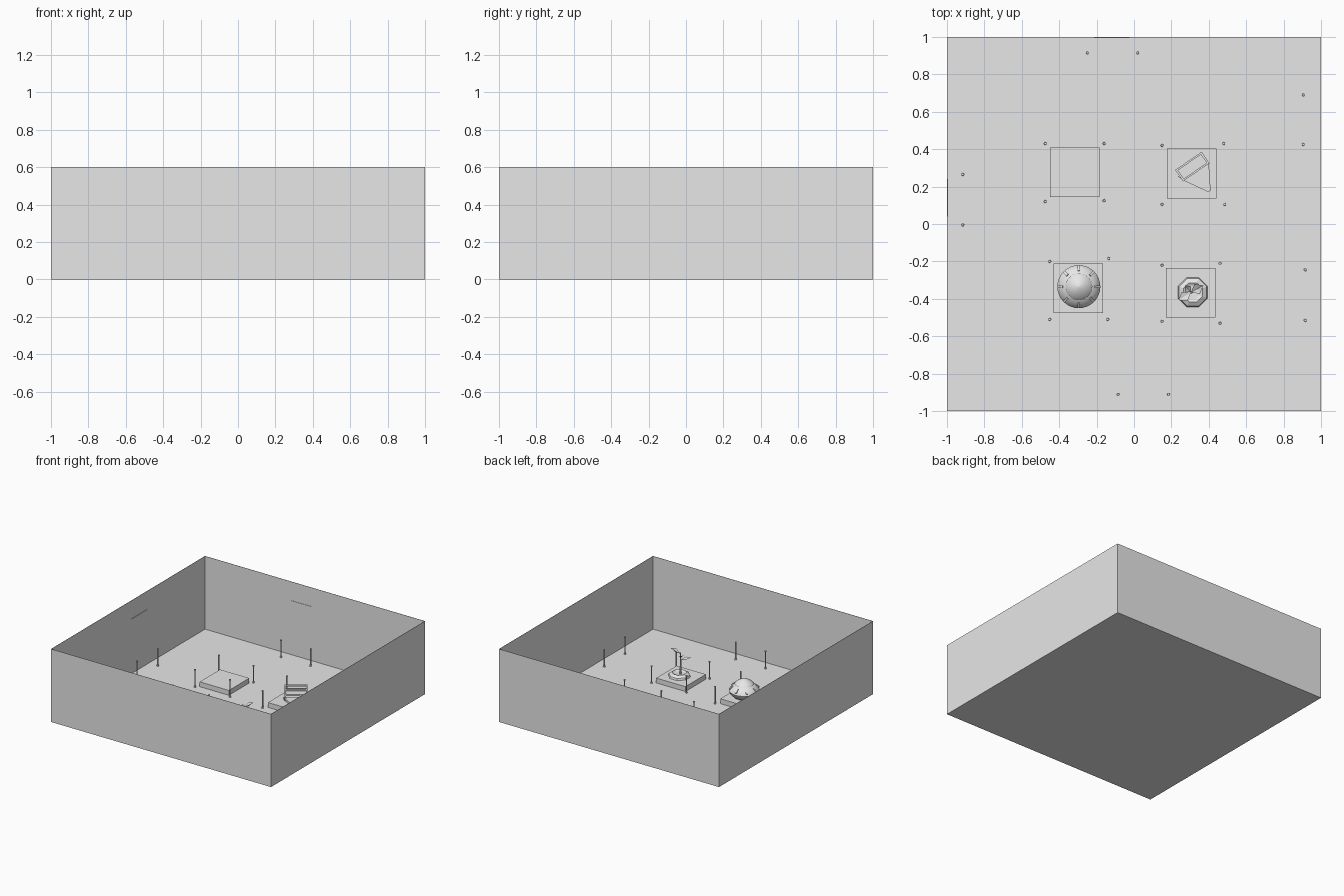
import bpy, bmesh, math
from mathutils import Vector, Matrix

if "Cube" in bpy.data.objects:
    bpy.data.objects.remove(bpy.data.objects["Cube"])

grey = bpy.data.materials.new("plain_grey")
grey.diffuse_color = (0.8, 0.8, 0.8, 1)
grey.use_nodes = True
grey.node_tree.nodes["Principled BSDF"].inputs["Base Color"].default_value = grey.diffuse_color


def mesh_object(name, verts, faces):
    me = bpy.data.meshes.new(name)
    me.from_pydata(verts, [], faces)
    bm = bmesh.new()
    bm.from_mesh(me)
    bmesh.ops.recalc_face_normals(bm, faces=bm.faces[:])
    bm.to_mesh(me)
    bm.free()
    me.materials.append(grey)
    ob = bpy.data.objects.new(name, me)
    bpy.context.collection.objects.link(ob)
    return ob


def box(name, center, size, rot=None):
    c = Vector(center)
    m = rot or Matrix.Identity(3)
    v = [c + m @ Vector((x * size[0] / 2, y * size[1] / 2, z * size[2] / 2))
         for x in (-1, 1) for y in (-1, 1) for z in (-1, 1)]
    f = [(0, 1, 3, 2), (4, 6, 7, 5), (0, 4, 5, 1), (2, 3, 7, 6), (0, 2, 6, 4), (1, 5, 7, 3)]
    return mesh_object(name, v, f)


def lathe(name, x, y, profile, n, turn=0.0):
    v, f = [], []
    for r, z in profile:
        for i in range(n):
            a = 2 * math.pi * i / n + turn
            v.append((x + r * math.cos(a), y + r * math.sin(a), z))
    for k in range(len(profile) - 1):
        for i in range(n):
            j = (i + 1) % n
            f.append((k * n + i, k * n + j, (k + 1) * n + j, (k + 1) * n + i))
    f += [tuple(range(n)), tuple(range((len(profile) - 1) * n, len(profile) * n))]
    return mesh_object(name, v, f)


def prism(name, outline, z0, z1):
    n = len(outline)
    v = [(x, y, z) for z in (z0, z1) for x, y in outline]
    f = [tuple(range(n)), tuple(range(n, 2 * n))]
    f += [(i, (i + 1) % n, (i + 1) % n + n, i + n) for i in range(n)]
    return mesh_object(name, v, f)


# open-topped room: floor and four thin walls
mesh_object("room_floor", [(-1, -1, 0), (1, -1, 0), (1, 1, 0), (-1, 1, 0)], [(0, 1, 2, 3)])
for name, c, s in (("back_wall", (0, .999, .3), (2, .002, .6)),
                   ("front_wall", (0, -.999, .3), (2, .002, .6)),
                   ("left_wall", (-.999, 0, .3), (.002, 2, .6)),
                   ("right_wall", (.999, 0, .3), (.002, 2, .6))):
    box(name, c, s)

# wall panels
box("back_picture", (-.12, .997, .305), (.19, .004, .28))
box("left_picture", (-.997, .14, .31), (.004, .2, .28))

# display plinths
for i, (x, y) in enumerate(((-.317, .277), (.308, .27), (-.297, -.343), (.303, -.368))):
    box("plinth_%d" % i, (x, y, .02), (.265, .265, .04))

# barrier posts
posts = [(-.25, .915), (.02, .915), (.905, .69), (.905, .425), (.915, -.245), (.915, -.515),
         (-.085, -.91), (.185, -.91), (-.915, .265), (-.915, -.005),
         (-.475, .43), (-.16, .43), (-.475, .12), (-.16, .125),
         (.15, .42), (.48, .43), (.15, .105), (.485, .105),
         (-.45, -.2), (-.135, -.185), (-.45, -.51), (-.14, -.51),
         (.15, -.22), (.46, -.21), (.15, -.52), (.46, -.53)]
for i, (x, y) in enumerate(posts):
    lathe("post_%d" % i, x, y, [(.008, 0), (.008, .006), (.005, .01), (.005, .135),
                                (.007, .138), (.007, .145)], 8)

# saucer exhibit with a cone roof and eight lugs
sx, sy = -.295, -.335
saucer = lathe("saucer", sx, sy, [(.06, .04), (.085, .055), (.108, .08), (.115, .1), (.107, .115),
                                  (.085, .138), (.062, .148), (.072, .152), (.058, .168),
                                  (.03, .184), (.002, .195)], 32)
bpy.context.view_layer.objects.active = saucer
saucer.select_set(True)
bpy.ops.object.shade_smooth_by_angle(angle=math.radians(35))
for i in range(8):
    a = math.pi * i / 4
    rot = Matrix.Rotation(a, 3, 'Z') @ Matrix.Rotation(math.radians(40), 3, 'Y')
    box("saucer_lug_%d" % i, (sx + .096 * math.cos(a), sy + .096 * math.sin(a), .124),
        (.036, .014, .016), rot)

# plant exhibit: low mound, stem, leaves
px, py = .315, -.365
lathe("plant_mound", px, py, [(.085, .04), (.08, .055), (.055, .07), (.04, .062), (.004, .06)], 8, math.pi / 8)
lathe("plant_stem", px - .01, py, [(.009, .055), (.006, .14), (.005, .235)], 6)


def leaf(name, base, direction, length, width, rise):
    d = Vector((math.cos(direction), math.sin(direction), 0))
    s = Vector((-d.y, d.x, 0))
    b, u = Vector(base), Vector((0, 0, 1))
    mid = b + d * length * .5
    v = [b, mid + s * width + u * rise * .7, b + d * length + u * rise,
         mid - s * width + u * rise * .7, mid + u * rise * .4, mid + u * (rise * .4 - .006)]
    return mesh_object(name, v, [(0, 1, 4), (1, 2, 4), (2, 3, 4), (3, 0, 4),
                                 (0, 5, 1), (1, 5, 2), (2, 5, 3), (3, 5, 0)])


leaf("upper_leaf", (px - .01, py, .225), .5, .075, .03, .045)
leaf("lower_leaf", (px - .01, py, .175), 3.7, .08, .028, .02)
leaf("side_leaf", (px - .01, py, .2), 2.3, .05, .02, .03)

# wedge exhibit: pointed base, open frame on top, end caps
prism("wedge_base", [(.235, .255), (.26, .235), (.395, .172), (.41, .178), (.40, .325), (.375, .35)], .04, .055)
c = Vector((.312, .307, 0))
rot = Matrix.Rotation(math.atan2(.1, .145), 3, 'Z')


def framed(name, local, size):
    box(name, c + rot @ Vector(local), size, rot)


for z in (.09, .137):
    for y in (-.032, .032):
        framed("frame_rail", (0, y, z), (.165, .01, .012))
framed("frame_bed", (0, 0, .088), (.16, .06, .008))
for x in (-.08, .08):
    framed("frame_end", (x, 0, .0925), (.012, .074, .101))
